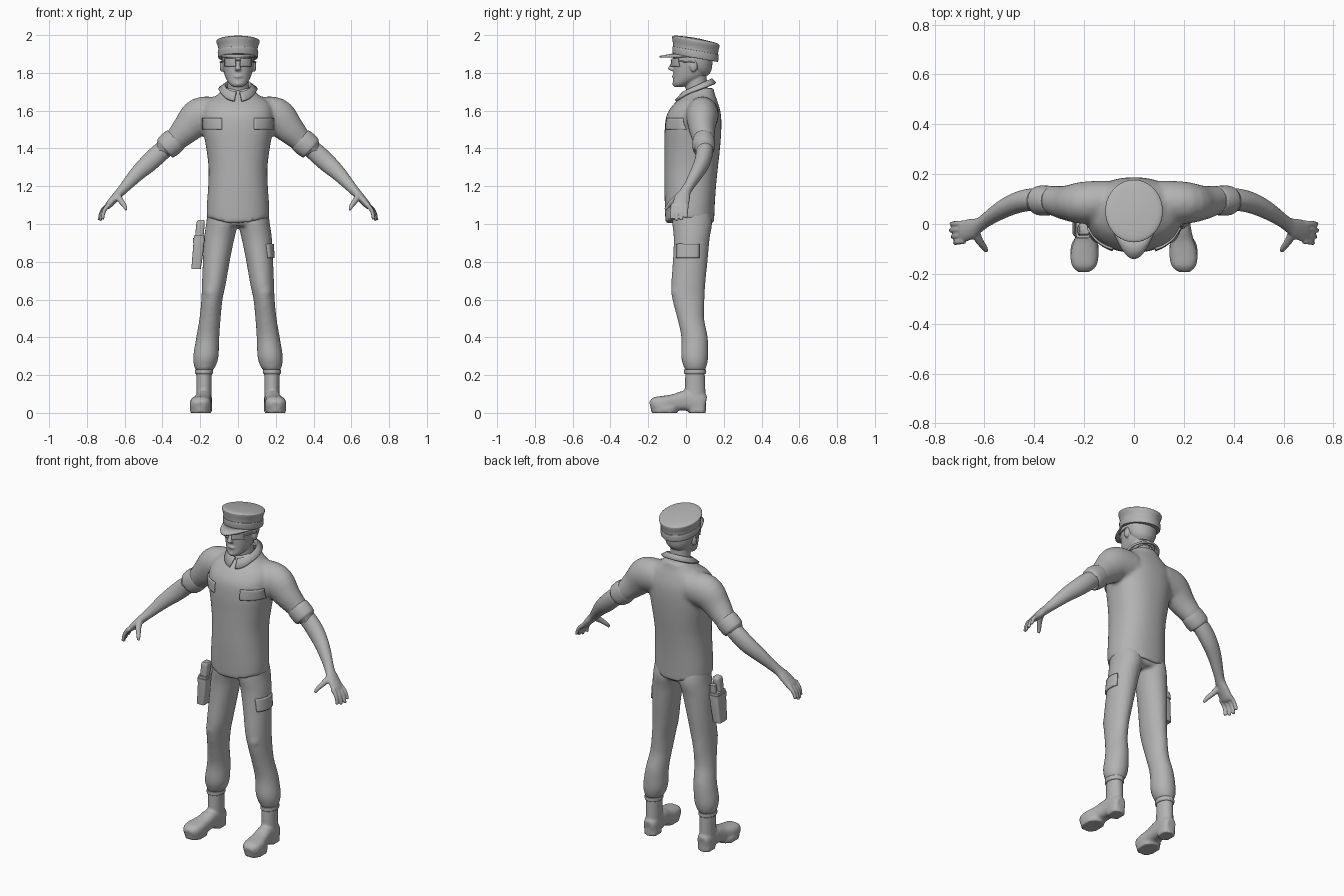
import bpy, bmesh, math
from mathutils import Vector, Matrix
from mathutils.bvhtree import BVHTree

if "Cube" in bpy.data.objects:
    bpy.data.objects.remove(bpy.data.objects["Cube"])

grey = bpy.data.materials.new("plain_grey")
grey.use_nodes = True
grey.diffuse_color = (0.45, 0.45, 0.45, 1)
grey.node_tree.nodes["Principled BSDF"].inputs["Base Color"].default_value = grey.diffuse_color

UP, BACK = Vector((0, 0, 1)), Vector((0, 1, 0))


def catmull(a, b, c, d, t):
    return [q + t / 2 * (r - p + t * (2 * p - 5 * q + 4 * r - s + t * (3 * (q - r) + s - p)))
            for p, q, r, s in zip(a, b, c, d)]


def spow(v, e):
    return math.copysign(abs(v) ** e, v)


def loft(bm, rings, sides=(1,), flat=True, ref=BACK, power=2, steps=4, seg=28):
    """Tube through rings of (x, y, z, radius across, radius along ref)."""
    fine = []
    for i in range(len(rings) - 1):
        quad = [rings[max(0, min(len(rings) - 1, i + k))] for k in (-1, 0, 1, 2)]
        fine += [catmull(*quad, s / steps) for s in range(steps)]
    fine.append(rings[-1])
    for side in sides:
        loops = []
        for i, r in enumerate(fine):
            here = Vector(r[:3])
            tan = UP if flat else (Vector(fine[min(i + 1, len(fine) - 1)][:3])
                                   - Vector(fine[max(i - 1, 0)][:3])).normalized()
            v = (ref - tan * ref.dot(tan)).normalized()
            u = tan.cross(v)
            loop = []
            for k in range(seg):
                a = math.tau * k / seg
                p = here + u * r[3] * spow(math.cos(a), 2 / power) + v * r[4] * spow(math.sin(a), 2 / power)
                loop.append(bm.verts.new((p.x * side, p.y, p.z)))
            loops.append(loop)
        for lo, hi in zip(loops, loops[1:]):
            for k in range(seg):
                bm.faces.new((lo[k], lo[k - 1], hi[k - 1], hi[k]))
        bm.faces.new(loops[0])
        bm.faces.new(loops[-1])


def blob(bm, centre, size, sides=(1,)):
    for side in sides:
        place = Matrix.Translation((centre[0] * side, centre[1], centre[2]))
        bmesh.ops.create_uvsphere(bm, u_segments=20, v_segments=12, radius=1,
                                  matrix=place @ Matrix.Diagonal((*size, 1)))


def finish(name, bm, voxel=0, smooth=3, thick=0):
    """Turn the bmesh into a shaded object, optionally fused or thickened."""
    bmesh.ops.recalc_face_normals(bm, faces=bm.faces)
    mesh = bpy.data.meshes.new(name)
    bm.to_mesh(mesh)
    bm.free()
    mesh.materials.append(grey)
    ob = bpy.data.objects.new(name, mesh)
    bpy.context.collection.objects.link(ob)
    for o in bpy.context.selected_objects:
        o.select_set(False)
    ob.select_set(True)
    bpy.context.view_layer.objects.active = ob
    if voxel:
        m = ob.modifiers.new("fuse", 'REMESH')
        m.mode, m.voxel_size, m.use_smooth_shade = 'VOXEL', voxel, True
        m = ob.modifiers.new("soften", 'SMOOTH')
        m.factor, m.iterations = 0.5, smooth
    else:
        if thick:
            m = ob.modifiers.new("thickness", 'SOLIDIFY')
            m.thickness, m.offset = thick, 0
        bpy.ops.object.shade_smooth_by_angle(angle=math.radians(40))
    return ob


def patch(name, target, across, heights, ray, sides=(1,), lift=0.004, thick=0.01):
    """Thin cloth or lens plate laid onto a surface along a ray."""
    tree = BVHTree.FromObject(target, bpy.context.evaluated_depsgraph_get())
    bm, n = bmesh.new(), 9
    for side in sides:
        grid = {}
        for i in range(n):
            for j in range(n):
                w = across[0] + (across[1] - across[0]) * i / (n - 1)
                z = heights[0] + (heights[1] - heights[0]) * j / (n - 1)
                start = Vector((w * side, 0, z)) if ray.y else Vector((0, w, z))
                hit = tree.ray_cast(start - ray * 2, ray)[0]
                if hit:
                    grid[i, j] = bm.verts.new(hit - ray * lift)
        for i, j in grid:
            cell = [(i, j), (i + 1, j), (i + 1, j + 1), (i, j + 1)]
            if all(c in grid for c in cell):
                bm.faces.new([grid[c] for c in cell])
    return finish(name, bm, thick=thick)


BOTH = (1, -1)

# Shirt: trunk with a pointed hem, fused with the sleeves
bm = bmesh.new()
loft(bm, [(0, .02, 1.035, .166, .128), (0, .02, 1.1, .165, .132), (0, .022, 1.2, .158, .137),
          (0, .027, 1.3, .156, .142), (0, .033, 1.4, .168, .147), (0, .037, 1.5, .185, .15),
          (0, .042, 1.58, .19, .143), (0, .055, 1.64, .17, .115), (0, .07, 1.68, .115, .085),
          (0, .075, 1.72, .07, .07)], power=2.3, seg=40)
for v in bm.verts:
    if v.co.z < 1.12:
        v.co.z -= (1.12 - v.co.z) * .5 * max(0, 1 - abs(v.co.x) / .17)
loft(bm, [(.1, .09, 1.58, .09, .085), (.2, .085, 1.57, .1, .085), (.27, .085, 1.505, .08, .07),
          (.33, .095, 1.445, .062, .058), (.37, .095, 1.415, .055, .053)], BOTH, flat=False)
shirt = finish("shirt", bm, voxel=.011, smooth=4)

# Rolled sleeve cuffs
bm = bmesh.new()
loft(bm, [(.325, .094, 1.452, .05, .048), (.33, .094, 1.447, .064, .057), (.35, .094, 1.43, .068, .06),
          (.375, .094, 1.409, .066, .06), (.388, .094, 1.398, .06, .055), (.389, .094, 1.397, .045, .042)],
     BOTH, flat=False)
finish("sleeve_cuffs", bm)

# Collar with two front points
bm = bmesh.new()
rows, n = [], 40
for k in range(n + 1):
    a = math.radians(-82 + 344 * k / n)
    c, s = math.cos(a), math.sin(a)
    f = max(0, -s) ** 4
    rows.append([bm.verts.new(p) for p in (
        (.06 * c, .06 + .068 * s, 1.715 + .03 * s),
        (.07 * c, .06 + .078 * s, 1.73 + .035 * s),
        ((.1 + .04 * f) * c, .06 + (.097 + .02 * f) * s, 1.71 + .035 * s - .025 * f))])
for p, q in zip(rows, rows[1:]):
    for i in range(2):
        bm.faces.new((p[i], q[i], q[i + 1], p[i + 1]))
finish("collar", bm, thick=.012)

# Chest pocket flaps
patch("chest_pocket_flaps", shirt, (.085, .185), (1.5, 1.56), BACK, BOTH)

# Trousers
bm = bmesh.new()
loft(bm, [(.08, .03, 1.06, .082, .1), (.085, .033, 1.0, .084, .105), (.1, .03, .92, .08, .095),
          (.115, .022, .8, .071, .092), (.128, .012, .68, .063, .09), (.138, .013, .6, .056, .085),
          (.148, .025, .5, .056, .071), (.16, .045, .4, .061, .07), (.17, .046, .3, .067, .072),
          (.175, .048, .25, .058, .062), (.178, .048, .225, .044, .052)], BOTH)
loft(bm, [(0, .03, .99, .13, .09), (0, .03, 1.02, .158, .105), (0, .03, 1.1, .15, .1)], power=2.4)
blob(bm, (.138, -.025, .64), (.045, .055, .06), BOTH)
trousers = finish("trousers", bm, voxel=.01)
patch("thigh_pocket_flap", trousers, (-.05, .07), (.82, .895), Vector((-1, 0, 0)))

# Boots: foot, shaft, heel and top band
bm = bmesh.new()
loft(bm, [(.18, .105, .05, .028, .04), (.18, .075, .055, .042, .052), (.183, 0, .065, .043, .053),
          (.19, -.06, .055, .047, .045), (.198, -.12, .047, .056, .043), (.2, -.165, .045, .05, .038),
          (.2, -.19, .04, .026, .02)], BOTH, flat=False, ref=UP, power=2.7)
loft(bm, [(.18, .05, .04, .042, .054), (.18, .048, .12, .041, .055), (.18, .048, .25, .042, .05)], BOTH)
loft(bm, [(.18, .06, 0, .042, .045), (.18, .06, .04, .042, .045)], BOTH, power=3)
loft(bm, [(.2, -.115, 0, .054, .068), (.2, -.115, .03, .056, .073)], BOTH, power=2.3)
finish("boots", bm, voxel=.008, smooth=2)
bm = bmesh.new()
loft(bm, [(.18, .048, .205, .04, .05), (.18, .048, .21, .048, .058), (.18, .048, .23, .048, .058)], BOTH)
finish("boot_bands", bm)

# Forearms, palms and fingers
bm = bmesh.new()
loft(bm, [(.35, .097, 1.43, .045, .045), (.41, .098, 1.38, .05, .045), (.47, .085, 1.325, .049, .042),
          (.53, .057, 1.27, .041, .036), (.59, .018, 1.205, .03, .028), (.62, -.003, 1.172, .025, .029),
          (.65, -.018, 1.14, .022, .04), (.685, -.03, 1.1, .018, .043), (.697, -.033, 1.087, .012, .036)],
     BOTH, flat=False)
for i, reach in enumerate((.85, 1, 1.03, .95)):
    y = .002 - .0235 * i
    base = Vector((.682, y, 1.105))
    tip = base + Vector((.062 - .008 * i, -.002 - .002 * i, -.085)) * reach
    mid = base.lerp(tip, .5) + Vector((.008, 0, .006))
    loft(bm, [(*base, .013, .013), (*mid, .011, .011), (*tip, .009, .009)], BOTH, flat=False, seg=12)
loft(bm, [(.64, -.025, 1.155, .02, .02), (.622, -.065, 1.125, .016, .016), (.6, -.095, 1.095, .012, .012),
          (.592, -.11, 1.075, .008, .008)], BOTH, flat=False, seg=12)
finish("arms_and_hands", bm, voxel=.0055, smooth=2)

# Head with neck, nose, brow, lips and ears
bm = bmesh.new()
loft(bm, [(0, .07, 1.66, .062, .062), (0, .055, 1.73, .056, .058), (0, .05, 1.82, .055, .058)])
loft(bm, [(0, -.04, 1.724, .022, .02), (0, -.022, 1.742, .046, .046), (0, .015, 1.78, .068, .082),
          (0, .028, 1.83, .08, .096), (0, .033, 1.88, .086, .102), (0, .035, 1.93, .08, .095)], power=2.2)
loft(bm, [(0, -.062, 1.868, .009, .009), (0, -.075, 1.84, .011, .012), (0, -.08, 1.82, .017, .016),
          (0, -.066, 1.81, .012, .008)], seg=14)
blob(bm, (0, -.064, 1.781), (.024, .011, .009))
blob(bm, (0, -.055, 1.742), (.022, .018, .014))
blob(bm, (.037, -.05, 1.885), (.03, .016, .009), BOTH)
blob(bm, (.086, .04, 1.835), (.011, .02, .03), BOTH)
head = finish("head", bm, voxel=.0055, smooth=2)

# Hair below the cap
bm = bmesh.new()
loft(bm, [(0, .075, 1.785, .045, .04), (0, .07, 1.81, .07, .063), (0, .062, 1.85, .086, .078),
          (0, .058, 1.91, .09, .086)])
finish("hair", bm)

# Glasses
patch("lenses", head, (.012, .068), (1.835, 1.876), BACK, BOTH, lift=.006, thick=.006)
bm = bmesh.new()
loft(bm, [(.066, -.042, 1.862, .004, .004), (.084, -.01, 1.86, .004, .004), (.094, .045, 1.857, .004, .004)],
     BOTH, flat=False, ref=UP, seg=8)
loft(bm, [(-.016, -.078, 1.868, .004, .004), (.016, -.078, 1.868, .004, .004)], flat=False, seg=8)
finish("glasses_frame", bm)


# Cap: crown leaning to the back, with a raised band and a visor
def lean(y):
    return -.18 * (y - .05)


bm = bmesh.new()
loft(bm, [(0, .05, 1.885, .097, .112), (0, .05, 1.91, .102, .117), (0, .051, 1.935, .105, .12),
          (0, .052, 1.962, .114, .125), (0, .052, 1.973, .112, .122), (0, .052, 1.98, .085, .095),
          (0, .052, 1.985, .02, .02)], seg=40)
loft(bm, [(0, .05, 1.88, .098, .113), (0, .05, 1.882, .105, .12), (0, .05, 1.915, .107, .122),
          (0, .05, 1.918, .1, .115)], seg=40)
for v in bm.verts:
    v.co.z += lean(v.co.y)
finish("cap", bm)
bm = bmesh.new()
rows, n = [], 24
for k in range(n + 1):
    t = k / n
    a = math.radians(190 + 160 * t)
    c, s, out = math.cos(a), math.sin(a), math.sin(math.pi * t)
    row = []
    for w in (0, .5, 1):
        y = .05 + (.112 + .078 * out * w) * s
        row.append(bm.verts.new(((.1 - .01 * w * out) * c, y, 1.883 + lean(-.04) * out - .014 * w * out)))
    rows.append(row)
for p, q in zip(rows, rows[1:]):
    for i in range(2):
        bm.faces.new((p[i], q[i], q[i + 1], p[i + 1]))
finish("cap_visor", bm, thick=.009)

# Holster on the right hip: pouch, flap strap and grip
bm = bmesh.new()
loft(bm, [(-.222, -.01, .762, .025, .038), (-.212, -.01, .85, .028, .044), (-.205, -.01, .94, .028, .046)], power=6)
finish("holster", bm)
bm = bmesh.new()
loft(bm, [(-.208, -.01, .9, .031, .049), (-.206, -.01, .925, .031, .049)], power=6)
loft(bm, [(-.205, -.025, .93, .022, .022), (-.198, -.02, 1.005, .022, .026), (-.196, -.02, 1.02, .016, .02)], power=4)
loft(bm, [(-.2, .018, .93, .018, .014), (-.196, .022, .985, .016, .014)], power=4)
finish("holster_strap_and_grip", bm)
